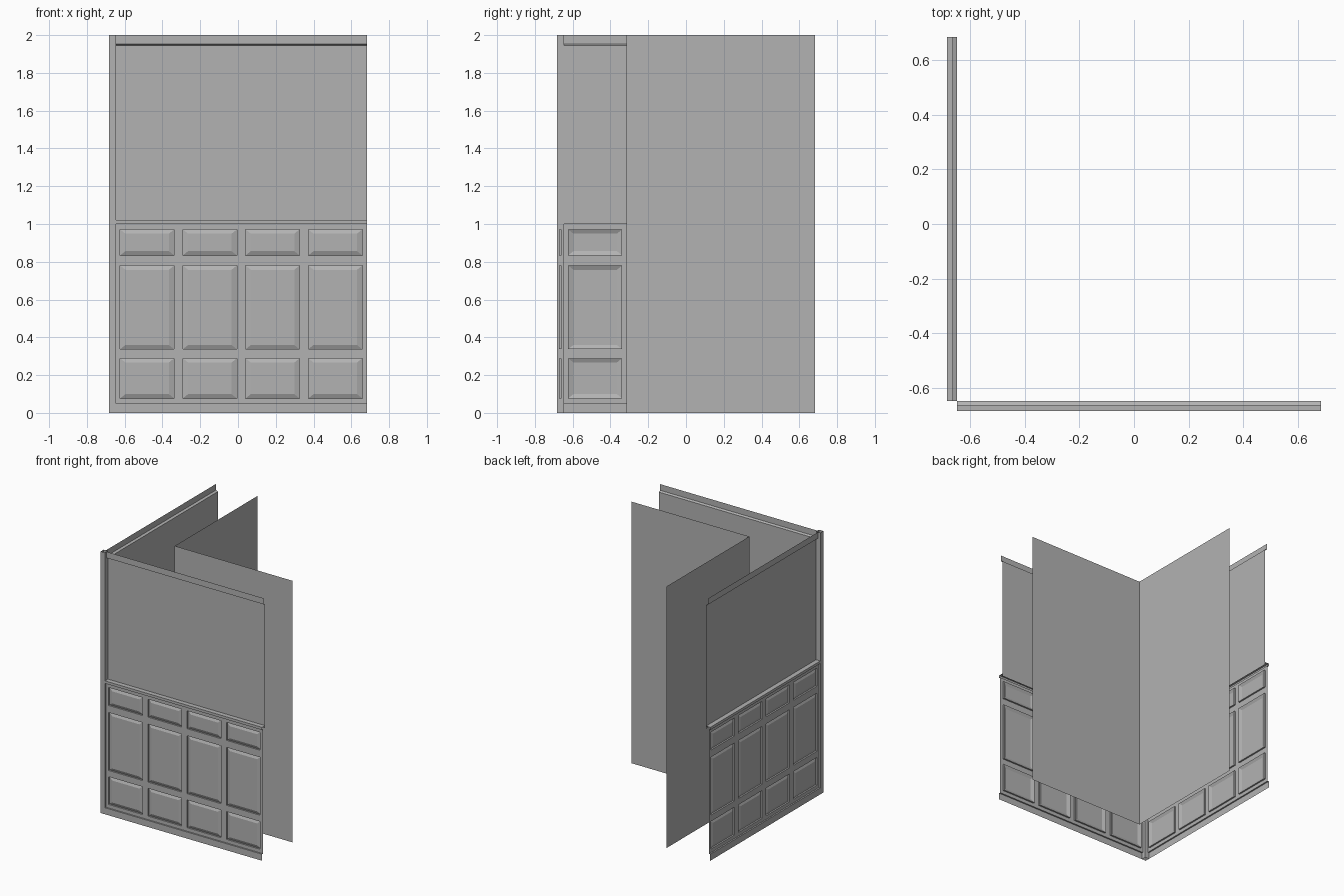
import bpy, bmesh

if "Cube" in bpy.data.objects:
    bpy.data.objects.remove(bpy.data.objects["Cube"])

BACK, FRAME, RECESS, FIELD, OUT = -0.647, -0.672, -0.660, -0.670, -0.683
U0, U1 = -0.647, 0.683
PITCH, WIDTH, FIRST = 0.332, 0.286, -0.624
ROWS = [(0.077, 0.289), (0.337, 0.780), (0.834, 0.971)]
BASE_TOP, RAIL_BOTTOM = 0.05, 1.0

grey = bpy.data.materials.new("dark_grey")
grey.diffuse_color = (0.45, 0.45, 0.45, 1)
grey.use_nodes = True
grey.node_tree.nodes["Principled BSDF"].inputs["Base Color"].default_value = grey.diffuse_color


def make(name, quads, side):
    """Quads are (along wall, depth, height); the side wall swaps x and y."""
    bm = bmesh.new()
    for q in quads:
        pts = [(d, u, z) for u, d, z in reversed(q)] if side else q
        bm.faces.new([bm.verts.new(p) for p in pts])
    bmesh.ops.remove_doubles(bm, verts=bm.verts, dist=1e-5)
    me = bpy.data.meshes.new(name)
    bm.to_mesh(me)
    bm.free()
    me.materials.append(grey)
    ob = bpy.data.objects.new(name, me)
    bpy.context.collection.objects.link(ob)
    return ob


def rect(u0, u1, z0, z1, d):
    return [(u0, d, z0), (u1, d, z0), (u1, d, z1), (u0, d, z1)]


def bridge(a, b):
    return [[a[i], a[(i + 1) % 4], b[(i + 1) % 4], b[i]] for i in range(4)]


def strip(profile):
    """Sweep a (depth, height) profile, listed bottom to top, along the wall."""
    return [[(U0, d0, z0), (U1, d0, z0), (U1, d1, z1), (U0, d1, z1)]
            for (d0, z0), (d1, z1) in zip(profile, profile[1:])]


def wainscot():
    cols = [(FIRST + i * PITCH, FIRST + i * PITCH + WIDTH) for i in range(4)]
    us = [U0] + [u for c in cols for u in c] + [U1]
    zs = [BASE_TOP] + [z for r in ROWS for z in r] + [RAIL_BOTTOM]
    quads = []
    for i in range(len(us) - 1):
        for j in range(len(zs) - 1):
            u0, u1, z0, z1 = us[i], us[i + 1], zs[j], zs[j + 1]
            edge = rect(u0, u1, z0, z1, FRAME)
            if i % 2 and j % 2:
                # recessed lip, sloped border and raised field
                low = rect(u0, u1, z0, z1, RECESS)
                b = 0.028
                top = rect(u0 + b, u1 - b, z0 + b * 0.8, z1 - b * 0.8, FIELD)
                quads += bridge(edge, low) + bridge(low, top) + [top]
            else:
                quads.append(edge)
    return quads


for side in (False, True):
    tag = "side_" if side else "front_"
    # panelled lower wall
    make(tag + "wainscot", wainscot(), side)
    # skirting board
    make(tag + "baseboard", strip([(OUT, 0), (OUT, BASE_TOP), (FRAME, BASE_TOP)]), side)
    # chair rail
    make(tag + "chair_rail", strip([(FRAME, RAIL_BOTTOM), (OUT, RAIL_BOTTOM),
                                    (OUT, 1.02), (BACK, 1.02)]), side)
    # plain upper wall
    make(tag + "upper_wall", [rect(U0, U1, 1.0, 1.946, BACK)], side)
    # crown trim, open at the back
    make(tag + "crown_trim", strip([(BACK, 1.946), (-0.664, 1.953), (-0.664, 2.0)]), side)
    # corner post: outer face and the return that closes the wall end
    make(tag + "corner_post", [
        rect(OUT, U0, 0, 2, OUT),
        [(U0, OUT, 0), (U0, BACK, 0), (U0, BACK, 2), (U0, OUT, 2)]], side)
    # flat inner wall face
    make(tag + "inner_wall", [rect(-0.315, U1, 0, 2, -0.315)[::-1]], side)
